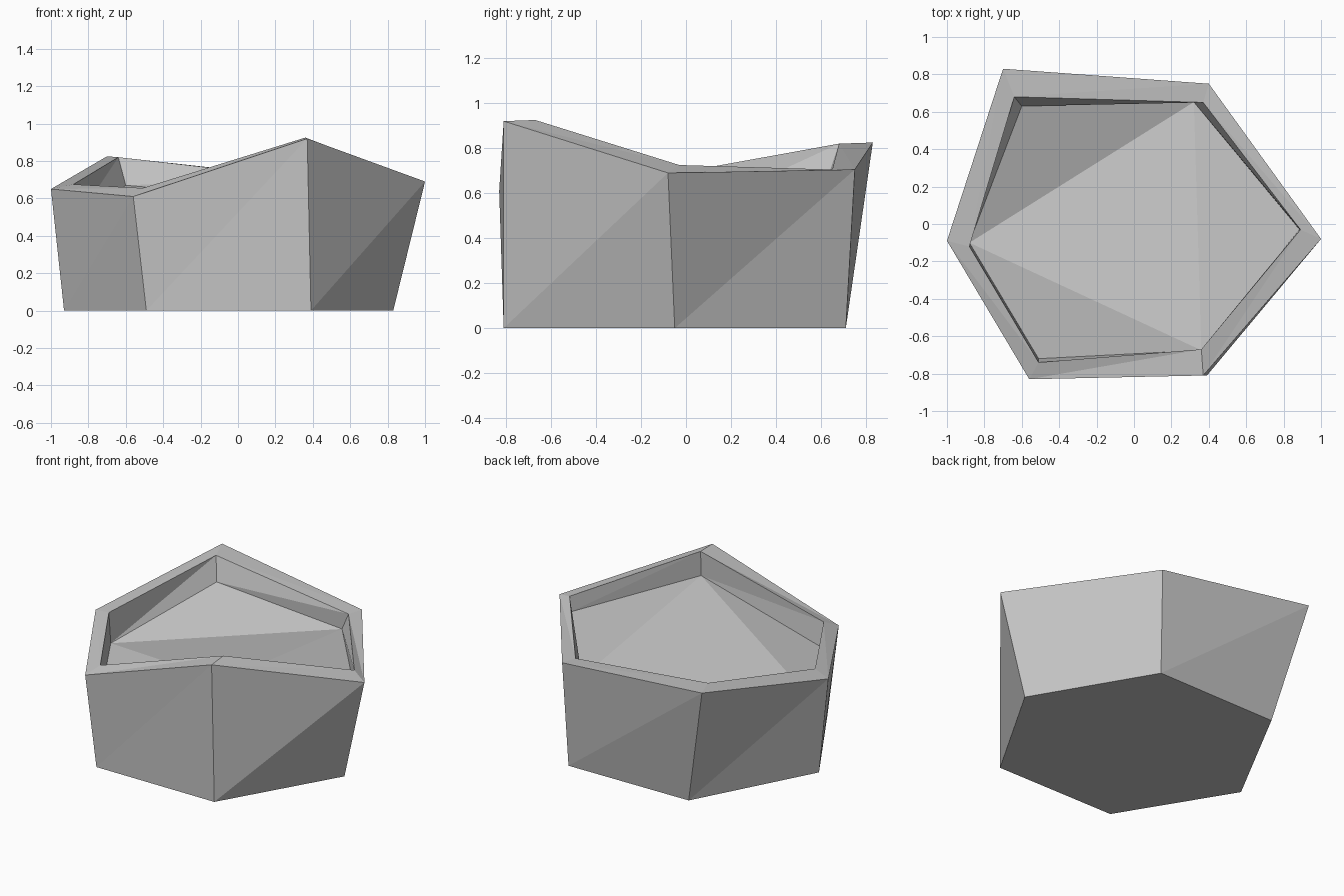
import bpy, bmesh

if "Cube" in bpy.data.objects:
    bpy.data.objects.remove(bpy.data.objects["Cube"])

# Corner rings of the irregular six-sided planter, counter-clockwise from front left
base = [(-.49, -.81, 0), (.39, -.81, 0), (.83, -.05, 0),
        (.38, .71, 0), (-.51, .70, 0), (-.93, -.09, 0)]
outer_rim = [(-.56, -.83, .61), (.37, -.81, .92), (1, -.08, .69),
             (.40, .75, .705), (-.70, .83, .825), (-1, -.09, .65)]
inner_rim = [(-.51, -.74, .655), (.36, -.67, .925), (.89, -.03, .725),
             (.37, .65, .705), (-.64, .68, .82), (-.88, -.12, .675)]
floor_edge = [(-.51, -.72, .49), (.36, -.675, .76), (.885, -.03, .62),
              (.32, .652, .59), (-.60, .63, .67), (-.88, -.10, .46)]

grey = bpy.data.materials.new("plain grey")
grey.diffuse_color = (.55, .55, .55, 1)
grey.use_nodes = True
grey.node_tree.nodes["Principled BSDF"].inputs["Base Color"].default_value = grey.diffuse_color


def make_object(name, bm):
    mesh = bpy.data.meshes.new(name)
    bm.to_mesh(mesh)
    bm.free()
    mesh.materials.append(grey)
    bpy.context.collection.objects.link(bpy.data.objects.new(name, mesh))


# Walls and rim: each band folds along a diagonal to the next corner
bm = bmesh.new()
rings = [[bm.verts.new(p) for p in ring]
         for ring in (base, outer_rim, inner_rim, floor_edge)]
for low, high in zip(rings, rings[1:]):
    for i in range(6):
        j = (i + 1) % 6
        bm.faces.new((low[i], low[j], high[j]))
        bm.faces.new((low[i], high[j], high[i]))

# Underside
bm.faces.new(rings[0][::-1])

# Faceted filling: a middle triangle with three sloping corners
f = rings[3]
bm.faces.new((f[1], f[3], f[5]))
for i in (0, 2, 4):
    bm.faces.new((f[i - 1], f[i], f[i + 1]))
make_object("hexagonal_planter", bm)
